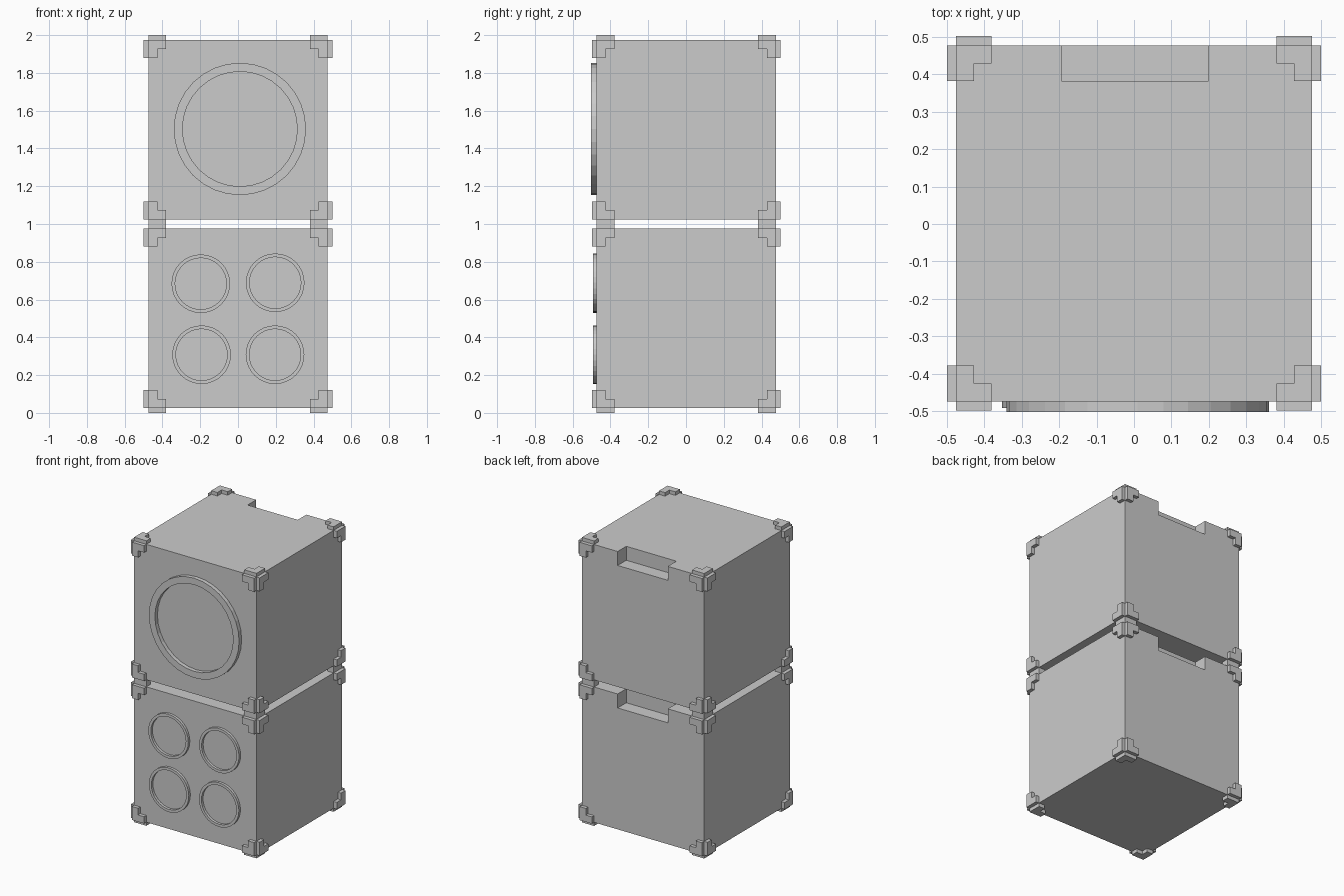
import bpy, bmesh, math
from mathutils import Matrix, Vector

if "Cube" in bpy.data.objects:
    bpy.data.objects.remove(bpy.data.objects["Cube"])

H = 0.475      # half size of a cabinet
T = 0.025      # thickness of the corner plates
YO = 0.0015    # small shift that centres the depth

grey = bpy.data.materials.new("plain_grey")
grey.diffuse_color = (0.6, 0.6, 0.6, 1)
grey.use_nodes = True
grey.node_tree.nodes["Principled BSDF"].inputs["Base Color"].default_value = grey.diffuse_color


def finish(bm, name):
    bmesh.ops.recalc_face_normals(bm, faces=bm.faces)
    me = bpy.data.meshes.new(name)
    bm.to_mesh(me)
    bm.free()
    me.materials.append(grey)
    ob = bpy.data.objects.new(name, me)
    bpy.context.collection.objects.link(ob)
    return ob


def box(name, lo, hi):
    bm = bmesh.new()
    lo, hi = Vector(lo), Vector(hi)
    size = hi - lo
    bmesh.ops.create_cube(bm, size=1, matrix=Matrix.Translation((lo + hi) / 2)
                          @ Matrix.Diagonal((*size, 1)))
    return finish(bm, name)


def cabinet(name, zc):
    # cube with a handle notch cut in the top back edge
    body = box(name, (-H, YO - H, zc - H), (H, YO + H, zc + H))
    cutter = box("notch_cutter", (-0.192, 0.381, zc + H - 0.098),
                 (0.197, 0.6, zc + H + 0.1))
    cutter.hide_render = True
    mod = body.modifiers.new("notch", 'BOOLEAN')
    mod.operation, mod.solver, mod.object = 'DIFFERENCE', 'EXACT', cutter
    bpy.context.view_layer.objects.active = body
    bpy.ops.object.modifier_apply(modifier=mod.name)
    bpy.data.objects.remove(cutter)


def corner_plates(name, zc):
    # an L-shaped plate on each of the three faces at all eight corners
    a, b = H - 0.095, H - 0.048
    prof = [(H, H), (a, H), (a, b), (b, b), (b, a), (H, a)]
    bm = bmesh.new()
    for sx in (-1, 1):
        for sy in (-1, 1):
            for sz in (-1, 1):
                for axis in range(3):
                    rings = []
                    for d in (H, H + T):
                        ring = []
                        for u, v in prof:
                            p = [u, v]
                            p.insert(axis, d)
                            ring.append(bm.verts.new(
                                (sx * p[0], sy * p[1] + YO, sz * p[2] + zc)))
                        rings.append(ring)
                    lo, hi = rings
                    bm.faces.new(lo)
                    bm.faces.new(hi)
                    for i in range(6):
                        j = (i + 1) % 6
                        bm.faces.new((lo[i], lo[j], hi[j], hi[i]))
    finish(bm, name)


def speaker_ring(name, x, z, r_out, r_in, depth, n=32):
    # flat-sided ring standing out from the front face
    bm = bmesh.new()
    y0 = YO - H
    loops = []
    for r, y in ((r_out, y0), (r_out, y0 - depth), (r_in, y0 - depth), (r_in, y0)):
        loops.append([bm.verts.new((x + r * math.cos(2 * math.pi * i / n), y,
                                    z + r * math.sin(2 * math.pi * i / n)))
                      for i in range(n)])
    for k in range(4):
        p, q = loops[k], loops[(k + 1) % 4]
        for i in range(n):
            j = (i + 1) % n
            bm.faces.new((p[i], p[j], q[j], q[i]))
    finish(bm, name)


# two stacked cabinets
for label, zc in (("lower", 0.5), ("upper", 1.5)):
    cabinet(label + "_cabinet", zc)
    corner_plates(label + "_corner_plates", zc)

# one large ring above, four small rings below
speaker_ring("large_ring", 0.01, 1.503, 0.35, 0.304, 0.0285)
for i, (x, z) in enumerate([(-0.197, 0.684), (0.197, 0.689),
                            (-0.193, 0.308), (0.196, 0.308)]):
    speaker_ring("small_ring_%d" % (i + 1), x, z, 0.155, 0.136, 0.018)
